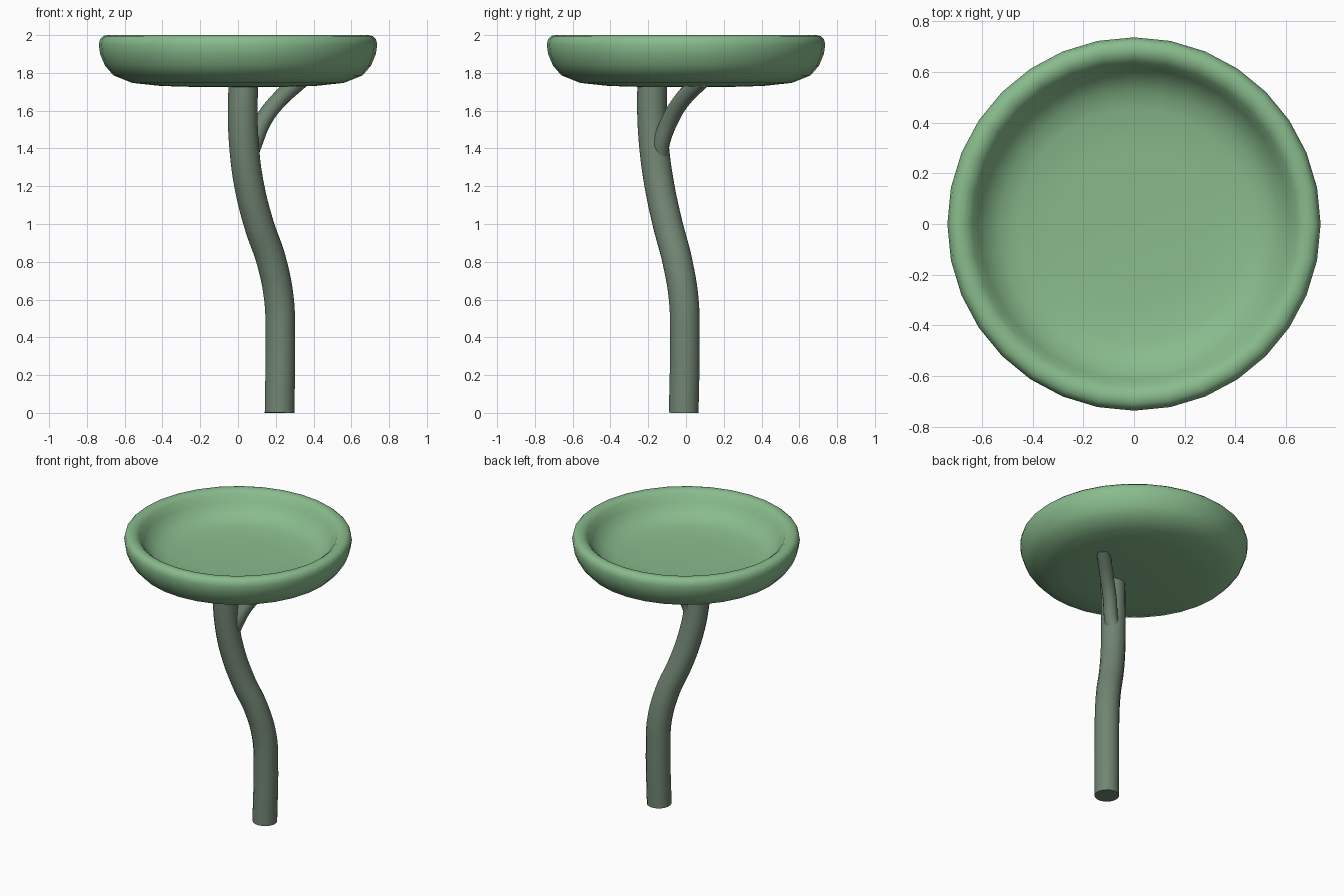
import bpy, bmesh, math

if "Cube" in bpy.data.objects:
    bpy.data.objects.remove(bpy.data.objects["Cube"])


def material(name, rgb):
    m = bpy.data.materials.new(name)
    m.diffuse_color = (*rgb, 1)
    m.use_nodes = True
    m.node_tree.nodes["Principled BSDF"].inputs["Base Color"].default_value = m.diffuse_color
    return m


leaf_green = material("light green", (0.25, 0.50, 0.265))
stem_green = material("grey green", (0.165, 0.235, 0.17))


def finish(ob, mat, angle):
    ob.data.materials.clear()
    ob.data.materials.append(mat)
    bpy.ops.object.select_all(action='DESELECT')
    ob.select_set(True)
    bpy.context.view_layer.objects.active = ob
    if ob.type == 'CURVE':
        bpy.ops.object.convert(target='MESH')
    bpy.ops.object.shade_smooth_by_angle(angle=math.radians(angle))


def tube(name, points, radius):
    cu = bpy.data.curves.new(name, 'CURVE')
    cu.dimensions = '3D'
    cu.bevel_depth = radius
    cu.bevel_resolution = 6
    cu.resolution_u = 8
    cu.use_fill_caps = True
    sp = cu.splines.new('BEZIER')
    sp.bezier_points.add(len(points) - 1)
    for bp, p in zip(sp.bezier_points, points):
        bp.co = p
        bp.handle_left_type = bp.handle_right_type = 'AUTO'
    ob = bpy.data.objects.new(name, cu)
    bpy.context.collection.objects.link(ob)
    finish(ob, stem_green, 40)


def lathe(name, profile, sides, mat):
    bm = bmesh.new()
    rings = []
    for r, z in profile:
        n = sides if r > 0 else 1
        rings.append([bm.verts.new((r * math.cos(2 * math.pi * i / sides),
                                    r * math.sin(2 * math.pi * i / sides), z)) for i in range(n)])
    for a, b in zip(rings, rings[1:]):
        for i in range(sides):
            j = (i + 1) % sides
            quad = [a[i % len(a)], a[j % len(a)], b[j % len(b)], b[i % len(b)]]
            bm.faces.new(list(dict.fromkeys(quad)))
    bmesh.ops.recalc_face_normals(bm, faces=bm.faces)
    me = bpy.data.meshes.new(name)
    bm.to_mesh(me)
    bm.free()
    ob = bpy.data.objects.new(name, me)
    bpy.context.collection.objects.link(ob)
    finish(ob, mat, 60)


# Shallow dish: underside, rolled rim, hollow inside
lathe("dish", [(0, 1.724), (0.30, 1.727), (0.42, 1.732), (0.56, 1.747), (0.66, 1.787),
               (0.705, 1.84), (0.73, 1.90), (0.737, 1.95), (0.73, 1.98), (0.713, 1.995),
               (0.69, 2.0), (0.665, 1.995), (0.64, 1.975), (0.615, 1.93), (0.58, 1.885),
               (0.53, 1.85), (0.46, 1.83), (0.30, 1.82), (0, 1.815)], 32, leaf_green)

# Curved main stem
tube("stem", [(0.22, -0.012, 0), (0.224, -0.006, 0.4), (0.217, -0.012, 0.6), (0.178, -0.045, 0.8),
              (0.11, -0.097, 1.0), (0.06, -0.14, 1.2), (0.033, -0.168, 1.4), (0.025, -0.18, 1.6),
              (0.03, -0.178, 1.77)], 0.08)

# Side branch supporting the dish
tube("branch", [(0.06, -0.14, 1.36), (0.085, -0.13, 1.43), (0.135, -0.085, 1.55), (0.21, -0.025, 1.65),
                (0.33, 0.08, 1.76)], 0.045)
